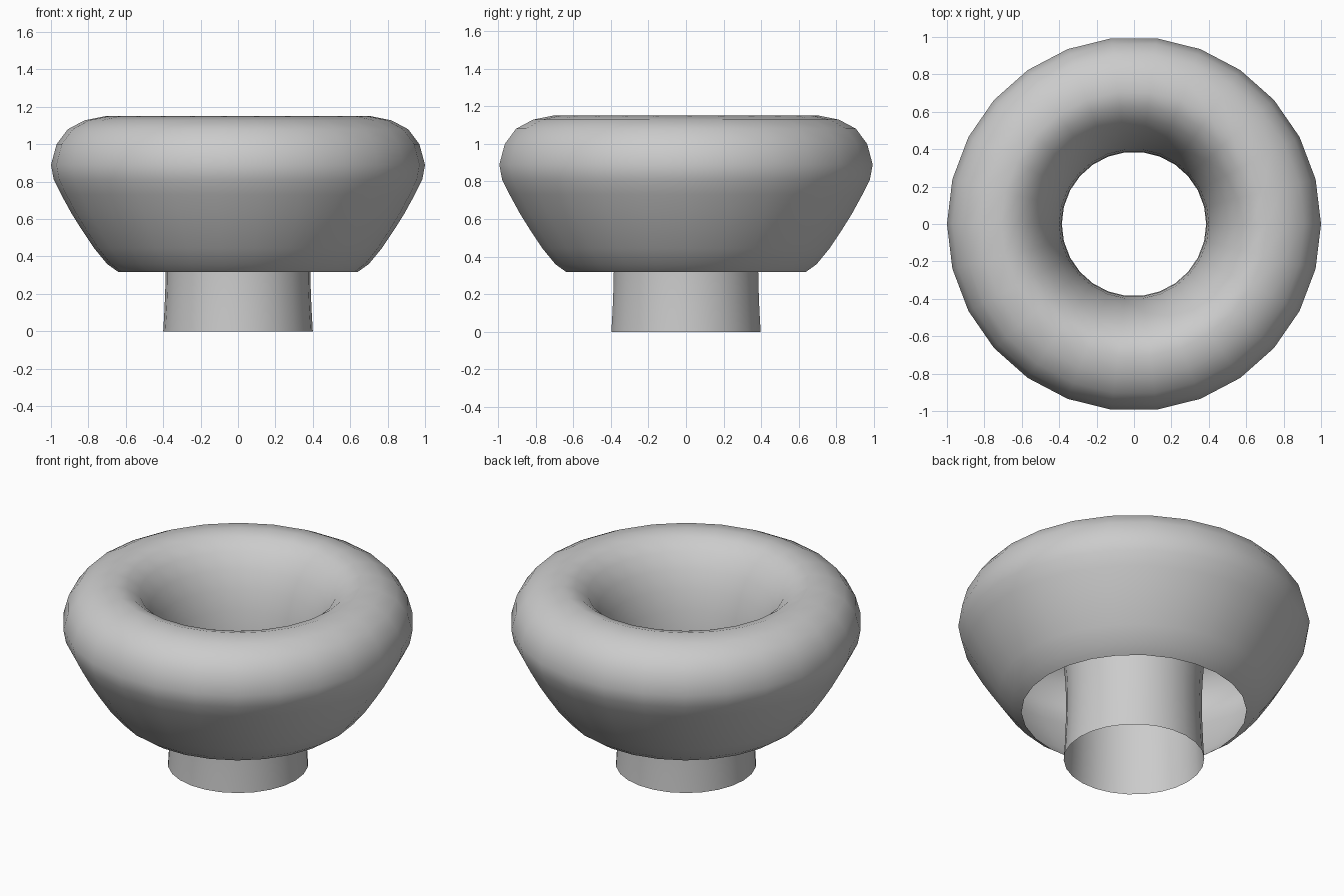
import bpy
import bmesh
from math import tau
from mathutils import Vector

cube = bpy.data.objects.get("Cube")
if cube:
    bpy.data.objects.remove(cube)

SIDES = 26

# One plain grey for the whole shell
grey = bpy.data.materials.new("plain_grey")
grey.use_nodes = True
colour = (0.6, 0.6, 0.6, 1)
grey.diffuse_color = colour
grey.node_tree.nodes["Principled BSDF"].inputs["Base Color"].default_value = colour

# Open profile (radius, height): tube, funnel, rounded rim, hollow outer skirt
tube = [(0.40, 0), (0.393, 0.12), (0.388, 0.25), (0.386, 0.38), (0.39, 0.5)]
funnel = [(0.40, 0.63), (0.42, 0.76), (0.453, 0.88), (0.50, 0.985), (0.56, 1.07), (0.63, 1.125)]
rim = [(0.71, 1.15), (0.82, 1.128), (0.91, 1.08), (0.97, 1.0), (1.0, 0.89)]
skirt = [(0.985, 0.81), (0.945, 0.73), (0.89, 0.63), (0.84, 0.55), (0.77, 0.445), (0.70, 0.36), (0.64, 0.317)]


def revolve(name, profile, material):
    bm = bmesh.new()
    verts = [bm.verts.new((r, 0, z)) for r, z in profile]
    edges = [bm.edges.new(pair) for pair in zip(verts, verts[1:])]
    bmesh.ops.spin(bm, geom=verts + edges, cent=Vector(), axis=Vector((0, 0, 1)),
                   angle=tau, steps=SIDES, use_merge=True)
    bmesh.ops.remove_doubles(bm, verts=bm.verts[:], dist=0.0005)
    bmesh.ops.recalc_face_normals(bm, faces=bm.faces[:])
    # Keep the rim's top facing up
    top = max(bm.faces, key=lambda f: f.calc_center_median().z)
    if top.normal.z < 0:
        bmesh.ops.reverse_faces(bm, faces=bm.faces[:])
    for face in bm.faces:
        face.smooth = True
    mesh = bpy.data.meshes.new(name)
    bm.to_mesh(mesh)
    bm.free()
    mesh.materials.append(material)
    obj = bpy.data.objects.new(name, mesh)
    bpy.context.collection.objects.link(obj)
    return obj


revolve("flared_ring_with_tube", tube + funnel + rim + skirt, grey)
